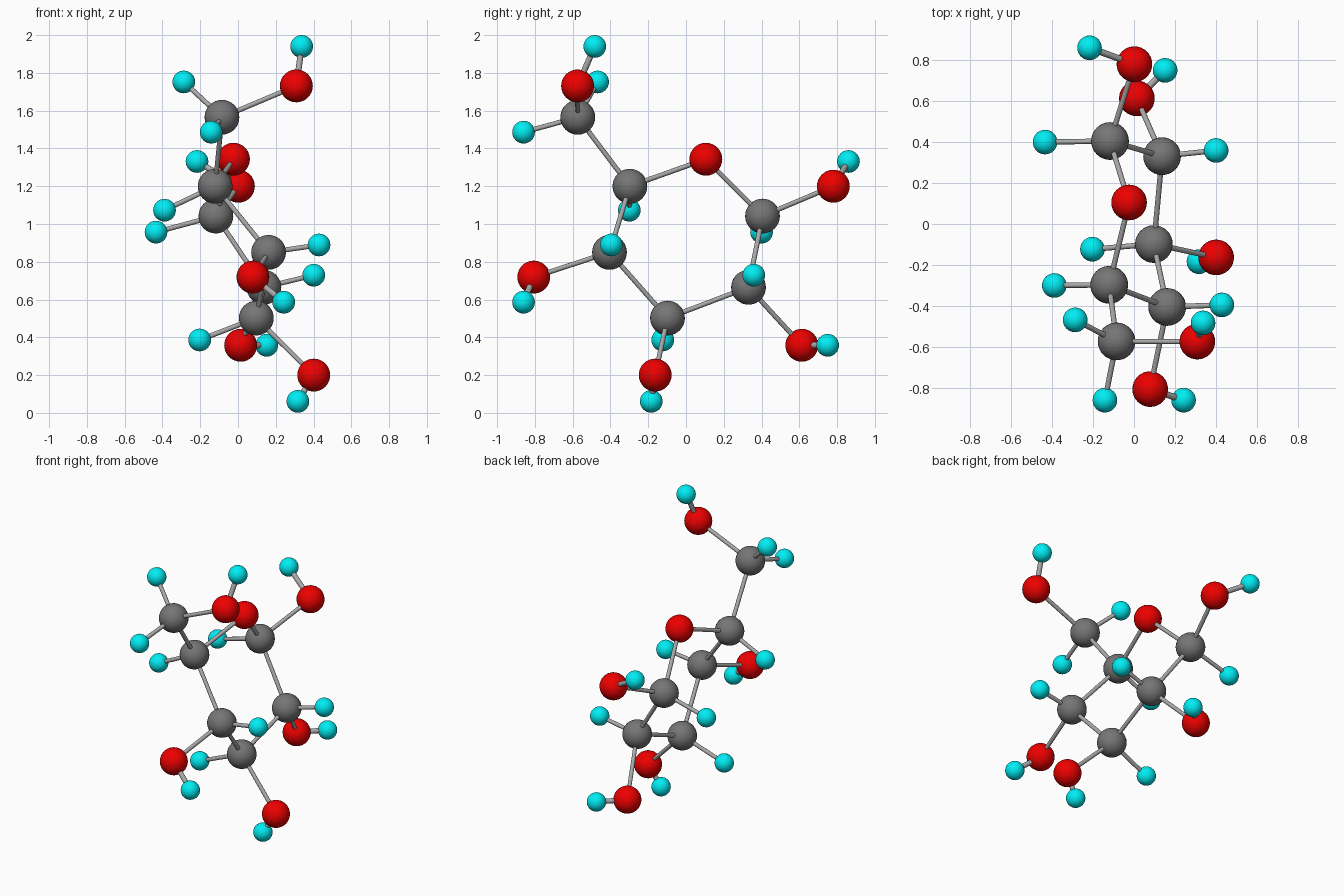
import bpy
from mathutils import Vector

if "Cube" in bpy.data.objects:
    bpy.data.objects.remove(bpy.data.objects["Cube"])


def material(name, rgb):
    m = bpy.data.materials.new(name)
    m.diffuse_color = (*rgb, 1)
    m.use_nodes = True
    m.node_tree.nodes["Principled BSDF"].inputs["Base Color"].default_value = m.diffuse_color
    return m


# Element styles: name, radius, material
STYLE = {
    "C": ("carbon", 0.092, material("dark_grey", (0.18, 0.18, 0.18))),
    "O": ("oxygen", 0.087, material("red", (0.85, 0.0, 0.0))),
    "H": ("hydrogen", 0.06, material("cyan", (0.0, 0.85, 0.9))),
}
BOND_MAT = material("bond_grey", (0.4, 0.4, 0.4))

# Atom centres
ATOMS = {
    # ring
    "C1": (-0.117, 0.405, 1.042), "C2": (0.137, 0.331, 0.665),
    "C3": (0.097, -0.098, 0.502), "C4": (0.162, -0.405, 0.85),
    "C5": (-0.121, -0.297, 1.2), "O5": (-0.024, 0.105, 1.343),
    # side arm carbon
    "C6": (-0.085, -0.573, 1.565),
    # hydroxyl groups
    "O1": (0.002, 0.78, 1.2), "HO1": (-0.217, 0.86, 1.331),
    "O2": (0.014, 0.613, 0.358), "HO2": (0.152, 0.75, 0.358),
    "O3": (0.401, -0.163, 0.2), "HO3": (0.317, -0.184, 0.061),
    "O4": (0.079, -0.806, 0.719), "HO4": (0.242, -0.86, 0.586),
    "O6": (0.309, -0.574, 1.731), "HO6": (0.337, -0.483, 1.94),
    # hydrogens on carbon
    "H1": (-0.434, 0.4, 0.957), "H2": (0.401, 0.359, 0.729),
    "H3": (-0.203, -0.123, 0.386), "H4": (0.429, -0.395, 0.889),
    "H5": (-0.389, -0.3, 1.073), "H6a": (-0.142, -0.86, 1.486),
    "H6b": (-0.287, -0.468, 1.752),
}


def atom(key, pos):
    name, radius, mat = STYLE[key[0]]
    bpy.ops.mesh.primitive_uv_sphere_add(segments=32, ring_count=16,
                                         radius=radius, location=pos)
    ob = bpy.context.object
    ob.name = f"{name}_{key}"
    ob.data.materials.append(mat)
    bpy.ops.object.shade_smooth()


def bond(a, b, radius=0.013):
    p, q = Vector(ATOMS[a]), Vector(ATOMS[b])
    d = q - p
    bpy.ops.mesh.primitive_cylinder_add(vertices=16, radius=radius,
                                        depth=d.length, location=(p + q) / 2)
    ob = bpy.context.object
    ob.name = f"bond_{a}_{b}"
    ob.rotation_euler = d.to_track_quat("Z", "Y").to_euler()
    ob.data.materials.append(BOND_MAT)
    bpy.ops.object.shade_smooth_by_angle()


# Balls
for key, pos in ATOMS.items():
    atom(key, pos)

# Ring sticks and side arm
ring = ["C1", "C2", "C3", "C4", "C5", "O5"]
for i, a in enumerate(ring):
    bond(a, ring[(i + 1) % 6])
bond("C5", "C6")

# Hydroxyl sticks
for n in (1, 2, 3, 4, 6):
    bond(f"C{n}", f"O{n}")
    bond(f"O{n}", f"HO{n}", 0.016)

# Carbon to hydrogen sticks
for h in ("H1", "H2", "H3", "H4", "H5", "H6a", "H6b"):
    bond("C" + h[1], h)
